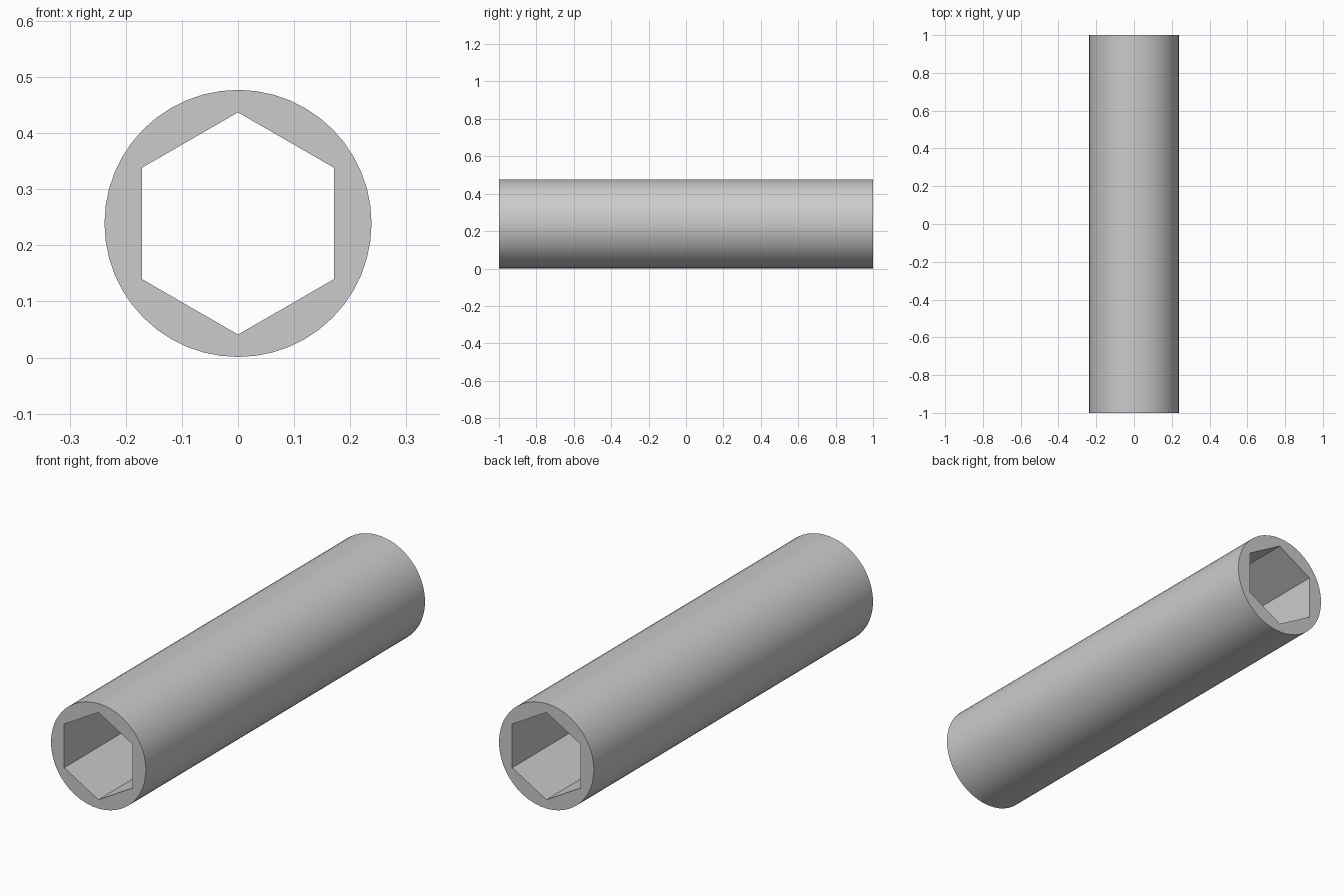
import bpy
import bmesh
from math import cos, sin, tau, radians

LENGTH = 2.0
AXIS_Z = 0.239
OUTER_RADIUS, OUTER_SIDES = 0.238, 48
HEX_RADIUS, HEX_SIDES = 0.198, 6

default_cube = bpy.data.objects.get("Cube")
if default_cube:
    bpy.data.objects.remove(default_cube, do_unlink=True)


def make_material(name, colour):
    mat = bpy.data.materials.new(name)
    mat.use_nodes = True
    mat.diffuse_color = colour
    mat.node_tree.nodes["Principled BSDF"].inputs["Base Color"].default_value = colour
    return mat


def ring(bm, radius, sides, y):
    """Closed loop of vertices around the tube axis, first one at the top."""
    angles = [tau * i / sides for i in range(sides)]
    return [bm.verts.new((radius * sin(a), y, AXIS_Z + radius * cos(a))) for a in angles]


def wall(bm, front, back):
    """Quads joining two matching loops."""
    n = len(front)
    for i in range(n):
        j = (i + 1) % n
        bm.faces.new((front[i], front[j], back[j], back[i]))


bm = bmesh.new()

# Round outside and hexagonal bore
loops = []
for radius, sides in ((OUTER_RADIUS, OUTER_SIDES), (HEX_RADIUS, HEX_SIDES)):
    front = ring(bm, radius, sides, -LENGTH / 2)
    back = ring(bm, radius, sides, LENGTH / 2)
    wall(bm, front, back)
    loops.append((front, back))

# Flat end faces between the circle and the hexagon
for end, facing in ((0, -1), (1, 1)):
    edges = []
    for pair in loops:
        loop = pair[end]
        edges += [bm.edges.get((v, loop[i - 1])) for i, v in enumerate(loop)]
    bmesh.ops.triangle_fill(bm, edges=edges, use_beauty=True, normal=(0, facing, 0))

bmesh.ops.recalc_face_normals(bm, faces=bm.faces)
mesh = bpy.data.meshes.new("hex_socket_tube")
bm.to_mesh(mesh)
bm.free()

tube = bpy.data.objects.new("hex_socket_tube", mesh)
bpy.context.collection.objects.link(tube)
mesh.materials.append(make_material("light_grey", (0.6, 0.6, 0.6, 1.0)))

# Smooth round outside, crisp bore and rims
bpy.ops.object.select_all(action="DESELECT")
tube.select_set(True)
bpy.context.view_layer.objects.active = tube
bpy.ops.object.shade_smooth_by_angle(angle=radians(30))
